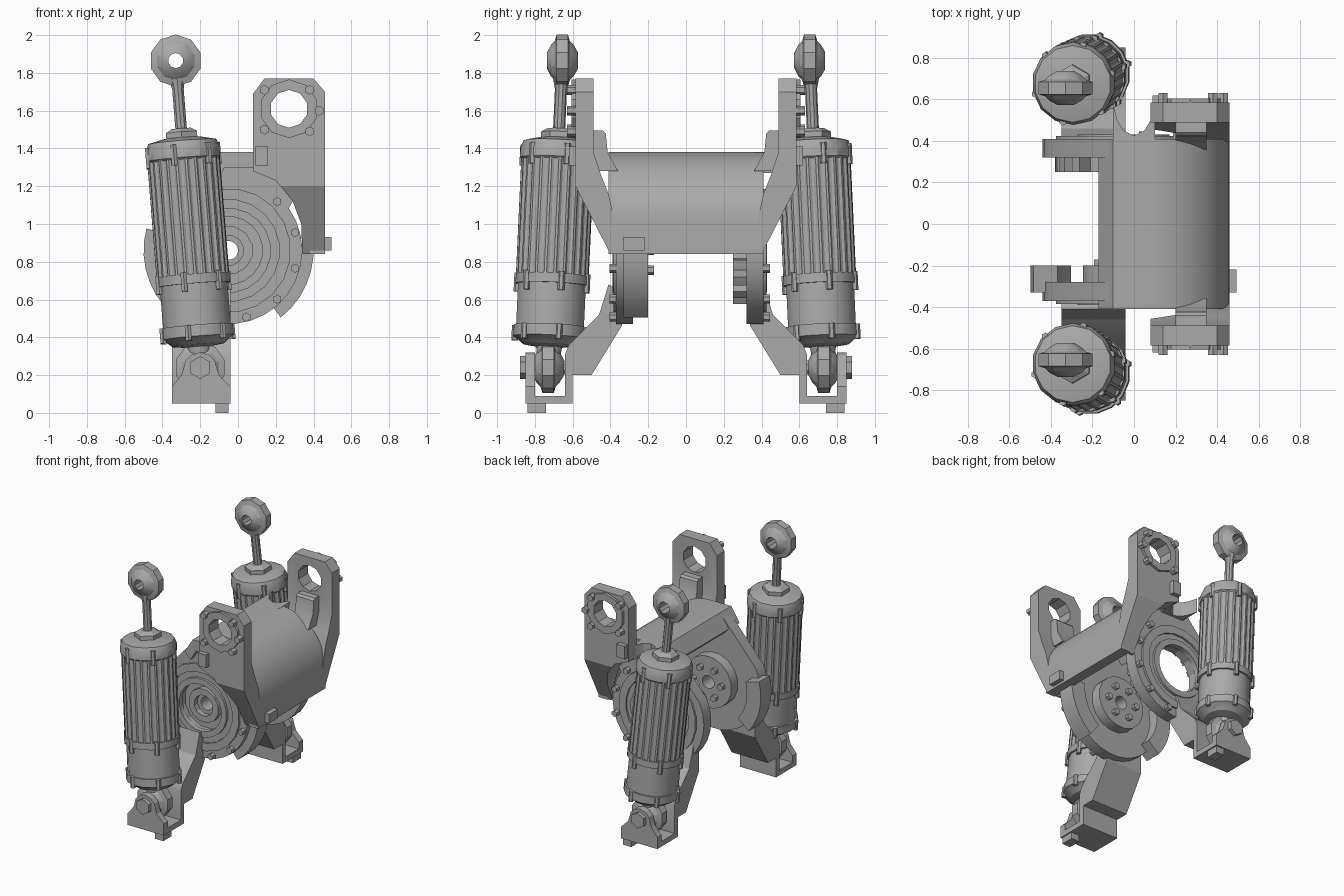
import bpy, bmesh
from math import cos, sin, pi, radians
from mathutils import Vector

if "Cube" in bpy.data.objects:
    bpy.data.objects.remove(bpy.data.objects["Cube"])

metal = bpy.data.materials.new("cast_grey")
metal.use_nodes = True
metal.diffuse_color = (0.4, 0.4, 0.4, 1)
metal.node_tree.nodes["Principled BSDF"].inputs["Base Color"].default_value = (0.4, 0.4, 0.4, 1)

HX, HZ = -0.05, 0.86          # hip axis in the x-z plane
Y = Vector((0, 1, 0))


def shade(ob):
    bpy.ops.object.select_all(action='DESELECT')
    ob.select_set(True)
    bpy.context.view_layer.objects.active = ob
    bpy.ops.object.shade_smooth_by_angle(angle=radians(25))


def finish(name, bm):
    bmesh.ops.recalc_face_normals(bm, faces=bm.faces)
    mesh = bpy.data.meshes.new(name)
    bm.to_mesh(mesh)
    bm.free()
    ob = bpy.data.objects.new(name, mesh)
    bpy.context.collection.objects.link(ob)
    mesh.materials.append(metal)
    shade(ob)
    return ob


def prism(name, pts, a, b, axis="y"):
    """Extrude a 2D outline between a and b along one axis."""
    place = {"x": lambda p, t: (t, p[0], p[1]),
             "y": lambda p, t: (p[0], t, p[1]),
             "z": lambda p, t: (p[0], p[1], t)}[axis]
    bm = bmesh.new()
    face = bm.faces.new([bm.verts.new(place(p, a)) for p in pts])
    out = bmesh.ops.extrude_face_region(bm, geom=[face])
    move = Vector(place((0, 0), b - a))
    bmesh.ops.translate(bm, vec=move, verts=[v for v in out["geom"] if isinstance(v, bmesh.types.BMVert)])
    return finish(name, bm)


def box(name, x, y, z):
    return prism(name, [(x[0], z[0]), (x[1], z[0]), (x[1], z[1]), (x[0], z[1])], y[0], y[1])


def lathe(name, origin, axis, profile, n=16, closed=False, flute=0):
    """Revolve (radius, distance) pairs around an axis; flute notches alternate sides."""
    q = Vector((0, 0, 1)).rotation_difference(axis)
    bm = bmesh.new()
    rings = []
    for r, h in profile:
        ring = []
        for i in range(n):
            k = r - flute * (i % 4 > 1)
            a = 2 * pi * (i + 0.5) / n
            ring.append(bm.verts.new(Vector(origin) + q @ Vector((k * cos(a), k * sin(a), h))))
        rings.append(ring)
    pairs = list(zip(rings, rings[1:])) + ([(rings[-1], rings[0])] if closed else [])
    for lo, hi in pairs:
        for i in range(n):
            j = (i + 1) % n
            bm.faces.new((lo[i], lo[j], hi[j], hi[i]))
    if not closed:
        bm.faces.new(rings[0])
        bm.faces.new(rings[-1])
    return finish(name, bm)


def ring(name, x, z, y0, y1, r_out, r_in, n=20):
    return lathe(name, (x, 0, z), Y, [(r_out, y0), (r_out, y1), (r_in, y1), (r_in, y0)], n, True)


def disc(name, x, z, y0, y1, r, n=8):
    return lathe(name, (x, 0, z), Y, [(r, y0), (r, y1)], n)


def cut(ob, tool, operation="DIFFERENCE"):
    mod = ob.modifiers.new("cut", "BOOLEAN")
    mod.operation, mod.object, mod.solver = operation, tool, "EXACT"
    bpy.context.view_layer.update()
    mesh = bpy.data.meshes.new_from_object(ob.evaluated_get(bpy.context.evaluated_depsgraph_get()))
    ob.modifiers.clear()
    ob.data = mesh
    bpy.data.objects.remove(tool)
    shade(ob)


def arc(cx, cz, r, a0, a1, n):
    return [(cx + r * cos(radians(a0 + (a1 - a0) * i / n)),
             cz + r * sin(radians(a0 + (a1 - a0) * i / n))) for i in range(n + 1)]


# Curved shell joining the two sides, open towards the hip
outer = [(-0.17, 1.27), (-0.10, 1.38)] + arc(0.08, 1.0, 0.38, 90, 0, 12) + [(0.46, 0.84)]
inner = [(0.38, 0.84)] + arc(0.08, 1.0, 0.30, 0, 90, 12) + [(-0.07, 1.30), (-0.12, 1.22)]
prism("shell", outer + inner, -0.41, 0.41)

plate = arc(HX, HZ, 0.39, 155, 395, 20) + [(0.32, 1.18), (0.24, 1.29), (0.10, 1.37), (-0.10, 1.37)]
arm_side = [(0.08, 1.28), (0.08, 1.69), (0.14, 1.77), (0.40, 1.77), (0.46, 1.70),
            (0.46, 0.84), (0.34, 0.84), (0.335, 1.0), (0.29, 1.12), (0.20, 1.23)]
arm_end = [(0.585, 1.80), (0.585, 1.20), (0.40, 0.84), (0.385, 0.84), (0.385, 1.05),
           (0.41, 1.16), (0.45, 1.26), (0.49, 1.38), (0.49, 1.80)]
lower_end = [(0.41, 0.68), (0.46, 0.52), (0.62, 0.36), (0.64, 0.31), (0.64, 0.09), (0.85, 0.09),
             (0.85, 0.05), (0.60, 0.05), (0.60, 0.20), (0.50, 0.20), (0.34, 0.46), (0.34, 0.64)]

for s, side in ((-1, "front"), (1, "back")):
    def flip(pts):
        return [(s * a, b) for a, b in pts]

    # Upper arm with its eye, ring pad, bolts and gusset
    arm = prism(side + "_upper_arm", flip(arm_end), 0.0, 0.5, "x")
    cut(arm, prism("outline_cutter", arm_side, -0.7, 0.7), "INTERSECT")
    cut(arm, disc("eye_cutter", 0.27, 1.61, -0.8, 0.8, 0.10, 10))
    ring(side + "_arm_pad", 0.27, 1.61, s * 0.57, s * 0.605, 0.155, 0.10, 10)
    for x, z in ((0.14, 1.71), (0.38, 1.71), (0.43, 1.60), (0.38, 1.49), (0.14, 1.50)):
        disc(side + "_arm_bolt", x, z, s * 0.57, s * 0.63, 0.026, 6)
    prism(side + "_gusset", flip([(0.36, 1.28), (0.415, 1.38), (0.425, 1.48), (0.44, 1.495),
                                  (0.50, 1.495), (0.50, 1.28)]), 0.20, 0.35, "x")
    prism(side + "_arm_fillet", flip([(0.10, 0.57), (0.08, 0.50), (0.05, 0.45), (-0.03, 0.41),
                                      (-0.05, 0.36), (0.10, 0.36)]), 1.27, 1.38, "z")
    box(side + "_fillet_bolt", (0.09, 0.16), (s * 0.56, s * 0.62), (1.31, 1.41))

    # Hip side plate, pierced around the hip axis
    near, far = (0.28, 0.37) if s < 0 else (0.32, 0.41)
    hip = prism(side + "_hip_plate", plate, s * near, s * far)
    cut(hip, disc("hip_cutter", HX, HZ, -0.8, 0.8, 0.19, 12))
    ring(side + "_hip_outer_ring", HX, HZ, s * (far - 0.02), s * (far + 0.015), 0.33, 0.27)
    ring(side + "_hip_inner_ring", HX, HZ, s * (far - 0.02), s * (far + 0.02), 0.225, 0.18)
    for a in range(-75, 60, 30):
        disc(side + "_hip_bolt", HX + 0.365 * cos(radians(a)), HZ + 0.365 * sin(radians(a)),
             s * (far - 0.02), s * (far + 0.035), 0.024, 6)

    # Lower arm with clevis, outer lug, foot and pin
    prism(side + "_lower_arm", flip(lower_end), -0.35, -0.04, "x")
    lug = [(-0.35, 0.05), (-0.04, 0.05), (-0.04, 0.14), (-0.10, 0.20)] + \
        arc(-0.20, 0.23, 0.09, 0, 180, 6) + [(-0.30, 0.20), (-0.35, 0.14)]
    prism(side + "_clevis_lug", lug, s * 0.80, s * 0.85)
    box(side + "_foot", (-0.12, -0.05), (s * 0.74, s * 0.84), (0.0, 0.06))
    disc(side + "_clevis_pin", -0.20, 0.24, s * 0.58, s * 0.85, 0.04)
    disc(side + "_clevis_pin_head", -0.20, 0.24, s * 0.84, s * 0.88, 0.06, 6)

    # Linear actuator, leaning from the clevis up to the rod eye
    base, top = Vector((-0.20, s * 0.73, 0.24)), Vector((-0.33, s * 0.655, 1.865))
    axis = (top - base).normalized()
    lathe(side + "_actuator_base", base, axis,
          [(0.06, 0.04), (0.07, 0.11), (0.14, 0.12), (0.175, 0.15), (0.195, 0.16), (0.195, 0.22),
           (0.183, 0.22), (0.183, 0.44), (0.197, 0.44), (0.197, 0.49), (0.18, 0.49)], 16)
    lathe(side + "_actuator_fins", base, axis, [(0.193, 0.48), (0.193, 1.12)], 96, flute=0.009)
    lathe(side + "_actuator_cap", base, axis,
          [(0.19, 1.10), (0.2, 1.11), (0.2, 1.16), (0.185, 1.2), (0.10, 1.22)], 14)
    lathe(side + "_actuator_nut", base, axis, [(0.095, 1.2), (0.095, 1.25), (0.06, 1.27)], 6)
    lathe(side + "_rod", base, axis, [(0.032, 1.2), (0.032, 1.48), (0.05, 1.56)], 10)
    side_x = Y.cross(axis).normalized()
    side_y = axis.cross(side_x)
    for i in range(6):
        a = pi * (i + 0.25) / 3
        out = 0.19 * (cos(a) * side_x + sin(a) * side_y)
        for h0, h1 in ((0.14, 0.22), (0.40, 0.50), (1.07, 1.18)):
            lathe(side + "_cap_bolt", base + out, axis, [(0.018, h0), (0.018, h1)], 6)

    # Spherical bearing eyes at both actuator ends
    for name, c, r in (("lower", base, 0.135), ("upper", top, 0.138)):
        lathe(side + "_" + name + "_eye", c, Y,
              [(r, -0.03), (r, 0.03), (r * 0.75, 0.04), (r * 0.6, 0.06), (0.045, 0.082),
               (0.04, -0.082), (r * 0.6, -0.06), (r * 0.75, -0.04)], 10, True)

# Front hub with its bolt circle, closing the front plate from inside
ring("front_hub", HX, HZ, -0.31, -0.20, 0.20, 0.05, 16)
ring("front_hub_collar", HX, HZ, -0.35, -0.30, 0.13, 0.08, 12)
for i in range(6):
    a = pi * i / 3
    disc("hub_bolt", HX + 0.12 * cos(a), HZ + 0.12 * sin(a), -0.22, -0.17, 0.025, 6)

# Raised stop segments on the rim of the front plate
for a0, a1 in ((165, 220), (-52, 5)):
    prism("stop_segment", arc(HX, HZ, 0.45, a0, a1, 6) + arc(HX, HZ, 0.33, a1, a0, 6), -0.33, -0.20)

# Teeth inside the back plate
for a in list(range(70, 131, 20)) + list(range(150, 231, 16)) + list(range(-50, 31, 16)):
    prism("back_tooth", arc(HX, HZ, 0.33, a, a + 9, 2) + arc(HX, HZ, 0.25, a + 9, a, 2), 0.25, 0.33)

# Small tab on the lower edge of the shell
box("shell_tab", (0.44, 0.495), (-0.33, -0.22), (0.86, 0.93))
